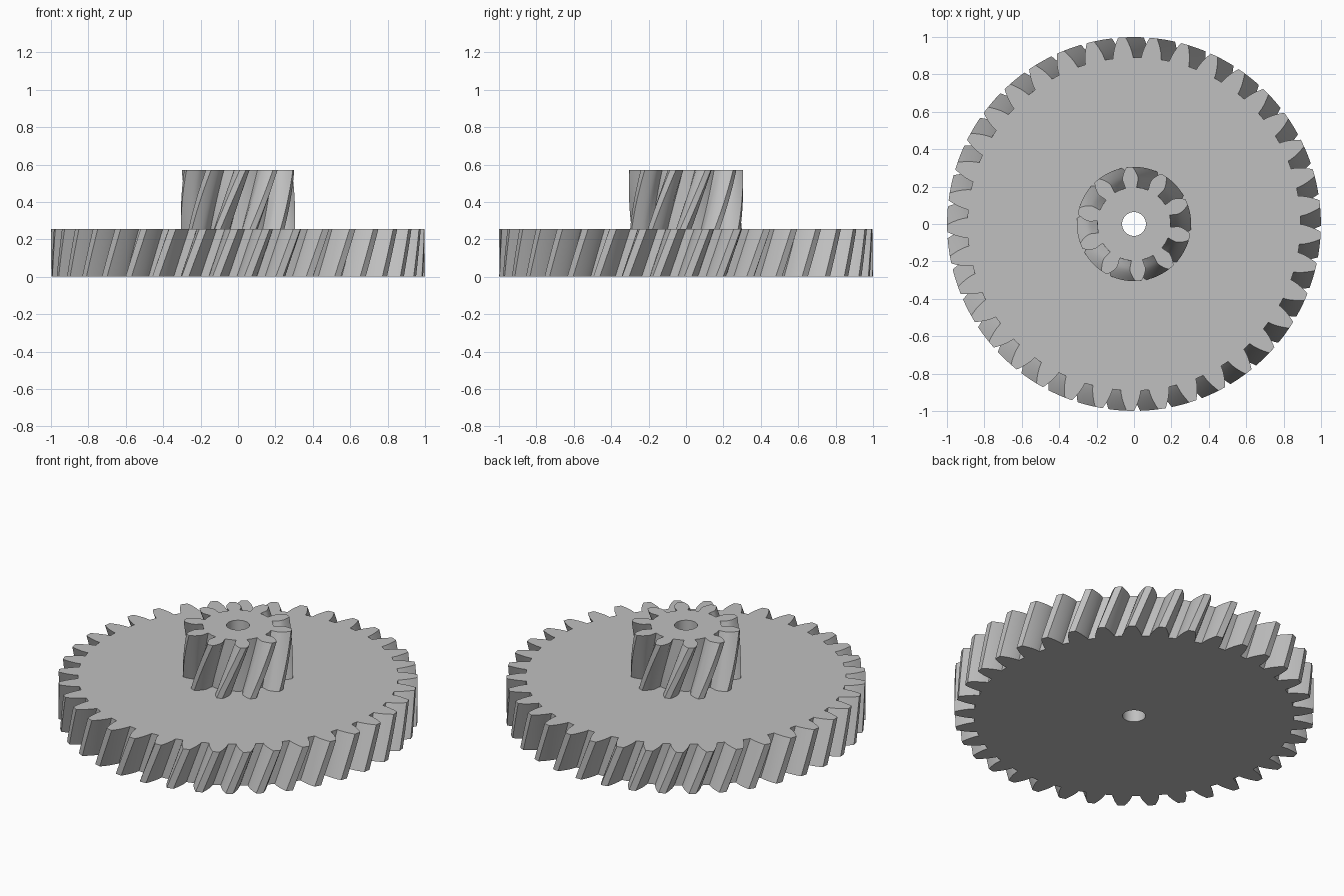
import bpy
import bmesh
from math import pi, sin, cos, tan, acos, atan, radians

cube = bpy.data.objects.get("Cube")
if cube:
    bpy.data.objects.remove(cube, do_unlink=True)

# One plain grey for the whole part
grey = bpy.data.materials.new("plain_grey")
grey.use_nodes = True
colour = (0.53, 0.53, 0.53, 1)
grey.diffuse_color = colour
grey.node_tree.nodes["Principled BSDF"].inputs["Base Color"].default_value = colour

HELIX = radians(20)
MODULE = 0.0483
PRESSURE = atan(tan(radians(20)) / cos(HELIX))
BORE = 0.064
BORE_SIDES = 48


def involute(a):
    return tan(a) - a


def gear_profile(teeth):
    """Outline of a gear as (radius, angle), counter-clockwise, first tooth at angle 0."""
    pitch = teeth * MODULE / cos(HELIX) / 2
    base = pitch * cos(PRESSURE)
    tip = pitch + MODULE
    root = pitch - 1.25 * MODULE
    flank = []
    steps = 8
    for i in range(steps + 1):
        r = root + (tip - root) * i / steps
        half = pi / (2 * teeth) + involute(PRESSURE)
        if r > base:
            half -= involute(acos(base / r))
        else:
            half -= 0.5 * (base - r)      # slight undercut below the base circle
        flank.append((r, half))
    outline = []
    for t in range(teeth):
        mid = 2 * pi * t / teeth
        outline += [(r, mid - h) for r, h in flank]
        outline.append((tip, mid))
        outline += [(r, mid + h) for r, h in reversed(flank)]
        outline.append((root, mid + pi / teeth))
    return outline, pitch


def helical_gear(name, teeth, z0, z1, top_tooth, layers, floor):
    """Twisted toothed body with a round bore; top_tooth is a tooth's angle at z1."""
    outline, pitch = gear_profile(teeth)
    bm = bmesh.new()
    rings = []
    for k in range(layers + 1):
        z = z0 + (z1 - z0) * k / layers
        turn = top_tooth - (z1 - z) * tan(HELIX) / pitch
        rings.append([bm.verts.new((r * cos(a + turn), r * sin(a + turn), z))
                      for r, a in outline])
    bores = [[bm.verts.new((BORE * cos(2 * pi * i / BORE_SIDES),
                            BORE * sin(2 * pi * i / BORE_SIDES), z))
              for i in range(BORE_SIDES)] for z in (z0, z1)]

    def wall(low, high):
        n = len(low)
        for i in range(n):
            j = (i + 1) % n
            bm.faces.new((low[i], low[j], high[j], high[i]))

    for low, high in zip(rings, rings[1:]):
        wall(low, high)
    wall(bores[1], bores[0])

    # End faces between teeth and bore
    ends = [(rings[-1], bores[1])] + ([(rings[0], bores[0])] if floor else [])
    for outer, inner in ends:
        edges = [bm.edges.get((loop[i - 1], loop[i]))
                 for loop in (outer, inner) for i in range(len(loop))]
        bmesh.ops.triangle_fill(bm, use_beauty=True, use_dissolve=False, edges=edges)
    bmesh.ops.recalc_face_normals(bm, faces=bm.faces)

    mesh = bpy.data.meshes.new(name)
    bm.to_mesh(mesh)
    bm.free()
    mesh.materials.append(grey)
    obj = bpy.data.objects.new(name, mesh)
    bpy.context.collection.objects.link(obj)
    bpy.ops.object.select_all(action='DESELECT')
    obj.select_set(True)
    bpy.context.view_layer.objects.active = obj
    bpy.ops.object.shade_smooth_by_angle(angle=radians(30))
    return obj


# Large wheel below, small pinion on top
helical_gear("large_gear", 37, 0, 0.255, radians(88.9) + pi / 37, 6, True)
helical_gear("small_pinion", 10, 0.255, 0.57, radians(94.7), 12, False)
